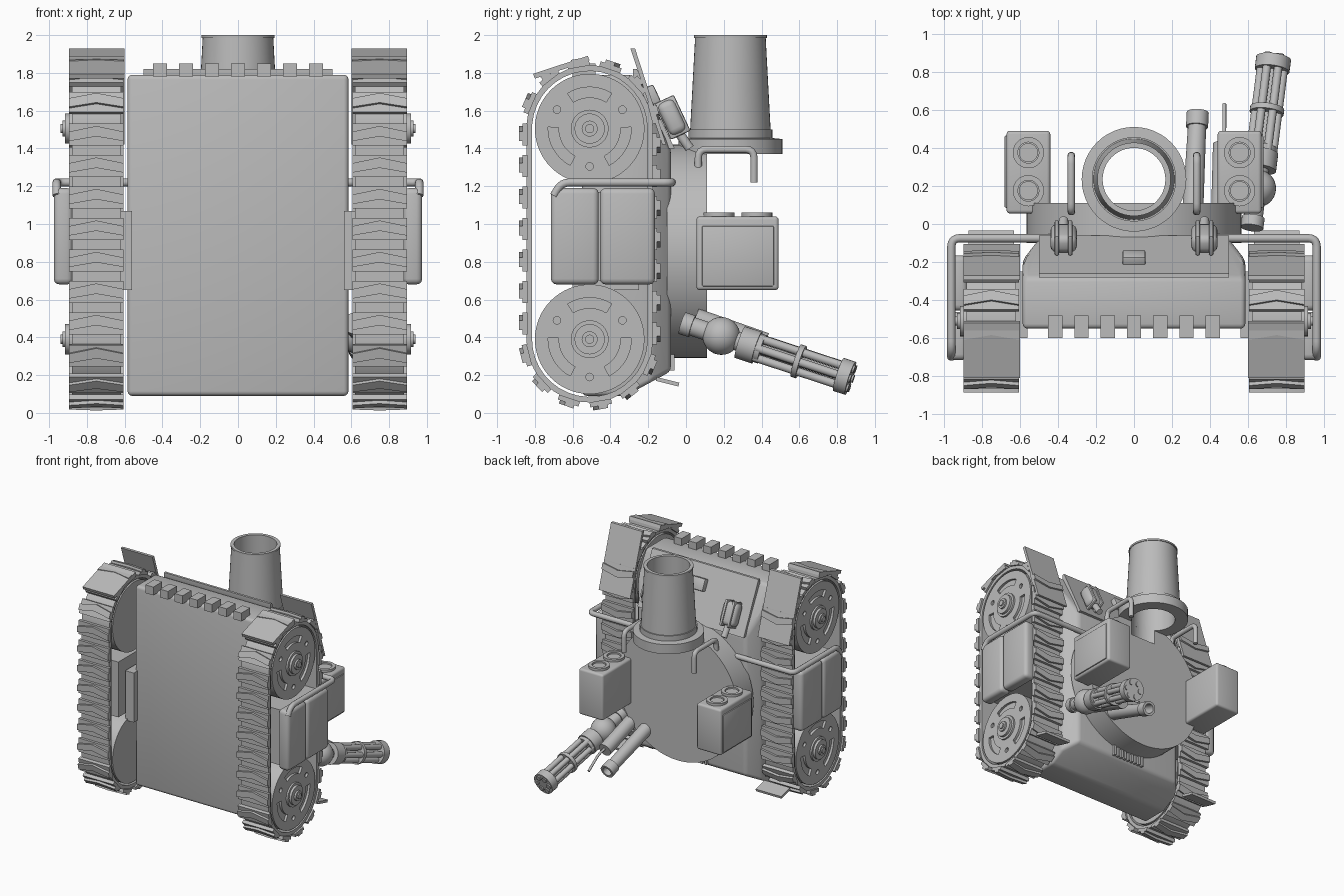
import bpy, bmesh, math
from mathutils import Vector, Matrix

if "Cube" in bpy.data.objects:
    bpy.data.objects.remove(bpy.data.objects["Cube"])

grey = bpy.data.materials.new("plain_grey")
grey.use_nodes = True
grey.diffuse_color = (0.5, 0.5, 0.5, 1)
grey.node_tree.nodes["Principled BSDF"].inputs["Base Color"].default_value = (0.5, 0.5, 0.5, 1)


def finish(name, bm, bevel=0, segs=3):
    bmesh.ops.recalc_face_normals(bm, faces=bm.faces)
    if bevel:
        bmesh.ops.bevel(bm, geom=bm.edges[:], offset=bevel, segments=segs, profile=0.5, affect='EDGES')
    me = bpy.data.meshes.new(name)
    bm.to_mesh(me)
    bm.free()
    ob = bpy.data.objects.new(name, me)
    bpy.context.collection.objects.link(ob)
    me.materials.append(grey)
    return ob


def box(name, lo, hi, bevel=0, segs=3, rot=None):
    lo, hi = Vector(lo), Vector(hi)
    bm = bmesh.new()
    bmesh.ops.create_cube(bm, size=1)
    bmesh.ops.scale(bm, vec=hi - lo, verts=bm.verts)
    ob = finish(name, bm, bevel, segs)
    ob.matrix_world = Matrix.Translation((lo + hi) / 2) @ (rot or Matrix())
    return ob


def rod(name, p, q, r, r2=None, n=32):
    p, q = Vector(p), Vector(q)
    d = q - p
    bm = bmesh.new()
    m = Matrix.Translation((p + q) / 2) @ d.to_track_quat('Z', 'Y').to_matrix().to_4x4()
    bmesh.ops.create_cone(bm, cap_ends=True, segments=n, radius1=r, radius2=r if r2 is None else r2,
                          depth=d.length, matrix=m)
    return finish(name, bm)


def lathe(name, profile, matrix, n=48):
    # closed (radius, height) profile spun about local z
    bm = bmesh.new()
    vs = [bm.verts.new((r, 0, h)) for r, h in profile]
    es = [bm.edges.new((vs[i - 1], vs[i])) for i in range(len(vs))]
    bmesh.ops.spin(bm, geom=vs + es, axis=(0, 0, 1), cent=(0, 0, 0), angle=math.tau, steps=n, use_duplicate=False)
    bmesh.ops.remove_doubles(bm, verts=bm.verts, dist=0.0005)
    bm.transform(matrix)
    return finish(name, bm)


def prism(name, pts, x0, x1):
    # (y, z) outline extruded along x
    bm = bmesh.new()
    f = bm.faces.new([bm.verts.new((x0, y, z)) for y, z in pts])
    g = bmesh.ops.extrude_face_region(bm, geom=[f])["geom"]
    bmesh.ops.translate(bm, vec=(x1 - x0, 0, 0), verts=[v for v in g if isinstance(v, bmesh.types.BMVert)])
    return finish(name, bm)


def pipe(name, pts, r, fillet=0.06):
    pts = [Vector(p) for p in pts]
    path = [pts[0]]
    for a, b, c in zip(pts, pts[1:], pts[2:]):
        s, e = b + (a - b).normalized() * fillet, b + (c - b).normalized() * fillet
        path += [s.lerp(b, t).lerp(b.lerp(e, t), t) for t in (0, .25, .5, .75, 1)]
    path.append(pts[-1])
    cu = bpy.data.curves.new(name, 'CURVE')
    cu.dimensions = '3D'
    cu.bevel_depth, cu.bevel_resolution, cu.use_fill_caps = r, 3, True
    sp = cu.splines.new('POLY')
    sp.points.add(len(path) - 1)
    for pt, co in zip(sp.points, path):
        pt.co = (*co, 1)
    cu.materials.append(grey)
    ob = bpy.data.objects.new(name, cu)
    bpy.context.collection.objects.link(ob)
    return ob


def cut(ob, cutter):
    m = ob.modifiers.new("cut", 'BOOLEAN')
    m.operation, m.object, m.solver = 'DIFFERENCE', cutter, 'EXACT'
    bpy.context.view_layer.objects.active = ob
    bpy.ops.object.modifier_apply(modifier="cut")
    bpy.data.objects.remove(cutter)


# Hull: wedge-backed box
bm = bmesh.new()
for s in (-1, 1):
    for x, y, z in ((.585, -.55, .09), (.585, -.55, 1.79), (.585, -.28, 1.79), (.585, -.19, 1.6), (.585, -.19, .16),
                    (.585, -.32, .09), (.5, -.08, 1.4), (.5, -.08, .22)):
        bm.verts.new((s * x, y, z))
bmesh.ops.convex_hull(bm, input=bm.verts)
bmesh.ops.dissolve_limit(bm, angle_limit=.02, verts=bm.verts, edges=bm.edges)
finish("hull", bm, .025)
prism("glacis_plate", [(-.28, 1.77), (-.28, 1.82), (-.26, 1.82), (-.06, 1.4), (-.1, 1.4)], -.5, .5)
tilt = Matrix.Rotation(math.radians(25), 4, 'X')
box("glacis_hatch", (-.06, -.22, 1.63), (.06, -.15, 1.73), .01, 2, tilt)
for i in range(7):
    x = (i - 3) * .138
    box("hull_block", (x - .037, -.6, 1.78), (x + .037, -.48, 1.85))
for i in range(9):
    x = (i - 4) * .035
    box("rear_grille_bar", (x - .01, -.09, .225), (x + .01, -.06, .31))

# Turret disc and gun
turret = rod("turret", (0, -.1, .855), (0, .11, .855), .565, n=64)
cut(turret, rod("bore_cutter", (0, .235, 1.25), (0, .235, 1.6), .172))
lathe("main_barrel", [(.172, 1.37), (.275, 1.37), (.275, 1.45), (.222, 1.455), (.222, 1.5), (.213, 1.5),
                      (.187, 1.985), (.193, 1.985), (.193, 2), (.165, 2)], Matrix.Translation((0, .235, 0)))

# Track path: stadium in the y-z plane, returning point and heading
CY, Z0, Z1 = -.51, .39, 1.505


def stadium(s, r):
    run, arc = Z1 - Z0, math.pi * r
    s %= 2 * (run + arc)
    if s < run:
        return CY - r, Z0 + s, math.pi
    if s < run + arc:
        a = math.pi - (s - run) / r
        return CY + r * math.cos(a), Z1 + r * math.sin(a), a
    if s < 2 * run + arc:
        return CY + r, Z1 - (s - run - arc), 0
    a = -(s - 2 * run - arc) / r
    return CY + r * math.cos(a), Z0 + r * math.sin(a), a


def arc_slot(name, deg, x0, x1):
    angs = [math.radians(deg + k) for k in range(-32, 33, 8)]
    pts = [(.22 * math.cos(a), .22 * math.sin(a)) for a in angs]
    pts += [(.165 * math.cos(a), .165 * math.sin(a)) for a in reversed(angs)]
    return prism(name, pts, x0, x1)


PADS = 26
for s in (-1, 1):
    # Track belt with chevron pads
    bm = bmesh.new()
    loops = []
    for r, x in ((.305, .62), (.335, .62), (.335, .88), (.305, .88)):
        n = 80
        length = 2 * (Z1 - Z0 + math.pi * r)
        loops.append([bm.verts.new((s * x, *stadium(length * k / n, r)[:2])) for k in range(n)])
    for a, b in zip(loops, loops[1:] + loops[:1]):
        for k in range(len(a)):
            bm.faces.new((a[k - 1], a[k], b[k], b[k - 1]))
    finish("track_belt", bm)
    length = 2 * (Z1 - Z0 + math.pi * .335)
    for i in range(PADS):
        y, z, a = stadium((i + .5) * length / PADS, .335)
        rot = Matrix.Translation((s * .75, y, z)) @ Matrix.Rotation(a, 4, 'X')
        pad = box("track_pad", (-.145, -.005, -.058), (.145, .022, .058))
        pad.matrix_world = rot @ Matrix.Translation((0, .008, 0))
        bm = bmesh.new()
        outline = [(-.145, .035), (0, .01), (.145, .035), (.145, -.015), (0, -.045), (-.145, -.015)]
        f = bm.faces.new([bm.verts.new((x, .015, h)) for x, h in outline])
        g = bmesh.ops.extrude_face_region(bm, geom=[f])["geom"]
        bmesh.ops.translate(bm, vec=(0, .025, 0), verts=[v for v in g if isinstance(v, bmesh.types.BMVert)])
        finish("track_chevron", bm).matrix_world = rot

    # Wheels with slots and hubs
    for z in (Z0, Z1):
        wheel = rod("track_wheel", (s * .62, CY, z), (s * .88, CY, z), .29, n=64)
        for k in range(3):
            c = arc_slot("slot_cutter", 90 + 120 * k, s * .86, s * .9)
            c.location = (0, CY, z)
            cut(wheel, c)
            a = math.radians(30 + 120 * k)
            y, h = CY + .2 * math.cos(a), z + .2 * math.sin(a)
            cut(wheel, rod("hole_cutter", (s * .86, y, h), (s * .9, y, h), .02, n=16))
        for r, x in ((.1, .895), (.08, .915), (.042, .93), (.024, .94)):
            rod("wheel_hub", (s * .87, CY, z), (s * x, CY, z), r)

    # Side stowage, mounts, guards and rail
    for y0, y1 in ((-.715, -.462), (-.455, -.165)):
        box("side_box", (s * .925 - .05, y0, .68), (s * .925 + .05, y1, 1.19), .03)
    box("side_box_core", (s * .78 - .13, -.68, .7), (s * .78 + .13, -.2, 1.17))
    box("track_mount", (s * .6 - .04, -.6, .65), (s * .6 + .04, -.25, 1.07))
    xs = (s * .6, s * .895)
    prism("rear_guard", [(-.295, 1.93), (-.27, 1.93), (-.105, 1.42), (-.125, 1.42)], *xs)
    prism("top_guard", [(-.8, 1.77), (-.81, 1.795), (-.52, 1.89), (-.51, 1.865)], *xs)
    prism("lower_guard", [(-.16, .17), (-.155, .19), (-.035, .16), (-.04, .14)], s * .63, s * .87)
    pipe("side_rail", [(s * .42, -.075, 1.22), (s * .96, -.075, 1.22), (s * .96, -.66, 1.22), (s * .96, -.7, 1.15)],
         .022, .045)

    # Turret launcher boxes with round caps
    box("launcher_box", (s * .555 - .115, .055, .65), (s * .555 + .115, .49, 1.04), .018)
    box("launcher_panel", (s * .672 - .008, .085, .67), (s * .672 + .008, .465, .99), .007, 2)
    for y in (.175, .375):
        lathe("launcher_cap", [(.055, 1.0), (.082, 1.0), (.082, 1.06), (.055, 1.06)],
              Matrix.Translation((s * .555, y, 0)), 32)
        rod("launcher_nose", (s * .555, y, 1.0), (s * .555, y, 1.05), .05)

    # Turret handles and lamps
    pipe("turret_handle", [(s * .33, .065, 1.3), (s * .33, .065, 1.395), (s * .33, .36, 1.395), (s * .33, .36, 1.22)],
         .02, .045)
    lamp = Matrix.Rotation(math.radians(25), 4, 'X')
    box("lamp", (s * .37 - .07, -.125, 1.47), (s * .37 + .07, -.025, 1.66), .035, 3, lamp)
    for dx in (-.035, .035):
        box("lamp_bar", (s * .37 + dx - .012, -.13, 1.46), (s * .37 + dx + .012, -.015, 1.67), .01, 2, lamp)
    rod("lamp_stem", (s * .37, -.07, 1.53), (s * .37, .02, 1.4), .025, n=16)

# Rotary gun on a ball mount
S, E = Vector((.62, -.02, .475)), Vector((.735, .88, .18))
at = lambda t: S.lerp(E, t)
rod("rotary_gun_tail", at(0), at(.06), .06)
rod("rotary_gun_neck", at(.05), at(.45), .05)
bm = bmesh.new()
bmesh.ops.create_uvsphere(bm, u_segments=32, v_segments=16, radius=.1, matrix=Matrix.Translation(at(.23)))
finish("rotary_gun_ball", bm)
for t0, t1, r in ((.34, .44, .088), (.43, .47, .078), (.67, .7, .09), (.92, .99, .092)):
    rod("rotary_gun_collar", at(t0), at(t1), r)
rod("rotary_gun_core", at(.4), at(.95), .028, n=16)
side = (E - S).cross(Vector((0, 0, 1))).normalized()
up = side.cross((E - S).normalized())
for k in range(6):
    a = math.tau * k / 6
    o = (side * math.cos(a) + up * math.sin(a)) * .06
    rod("rotary_gun_barrel", at(.4) + o, at(1) + o, .022, n=16)

# Companion tube, feed body and thin rod
A, B = Vector((.31, .09, .47)), Vector((.335, .585, .285))
rot = Matrix.Translation(A) @ (B - A).to_track_quat('Z', 'Y').to_matrix().to_4x4()
L = (B - A).length
lathe("side_tube", [(0, 0), (.055, 0), (.048, L * .85), (.058, L * .85), (.058, L), (.038, L), (.038, L * .7), (0, L * .7)],
      rot, 32)
rod("feed_body", (.46, .05, .5), (.47, .42, .37), .055)
pipe("thin_rod", [(.47, .35, .4), (.475, .5, .36), (.475, .63, .27)], .01, .03)

# Smooth the round parts, keep hard edges
bpy.ops.object.select_all(action='DESELECT')
for ob in bpy.context.scene.objects:
    if ob.type == 'MESH':
        ob.select_set(True)
        bpy.context.view_layer.objects.active = ob
bpy.ops.object.shade_smooth_by_angle(angle=math.radians(35))
